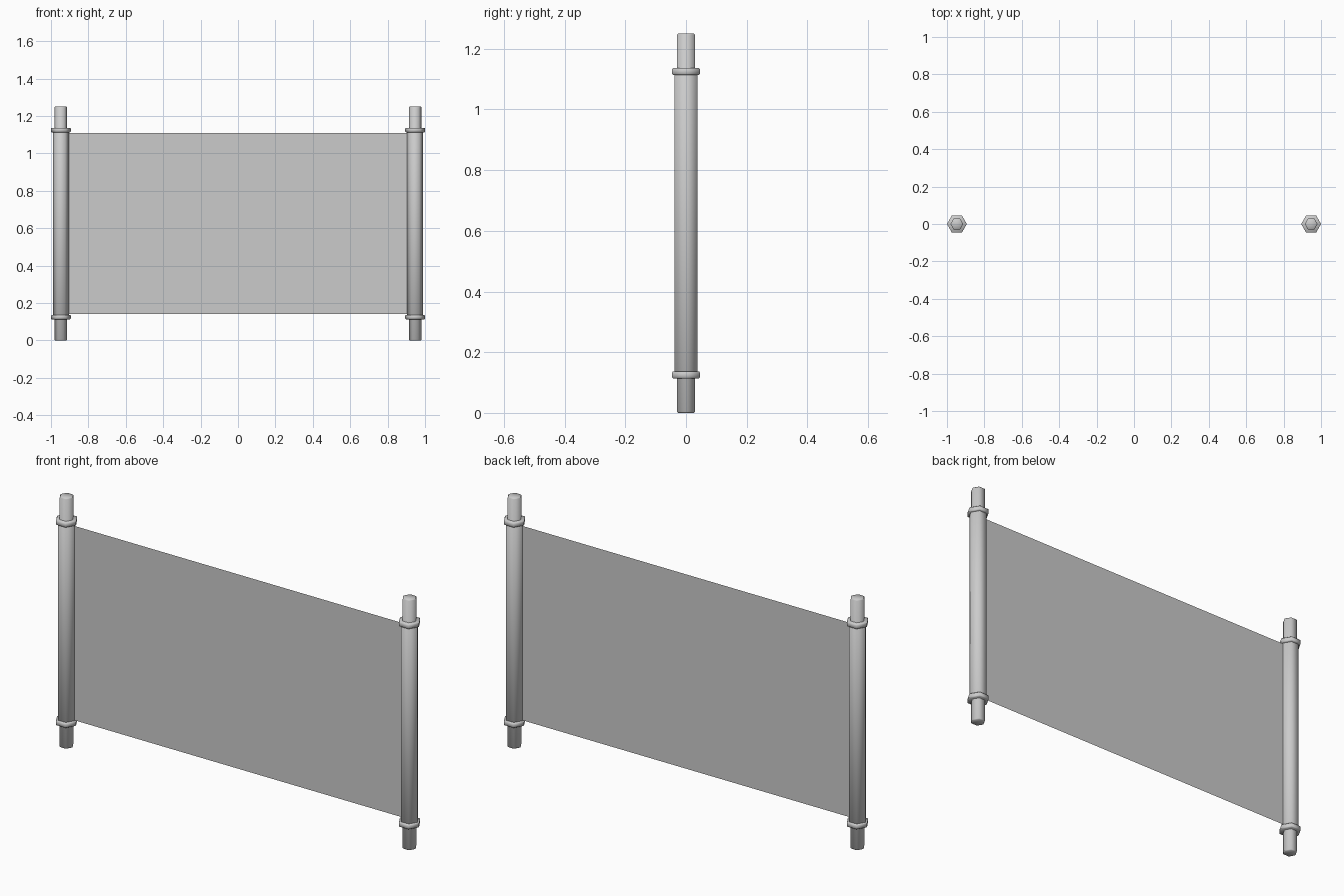
import bpy, bmesh, math

if "Cube" in bpy.data.objects:
    bpy.data.objects.remove(bpy.data.objects["Cube"], do_unlink=True)

SIDES = 6
ROLLER_X = 0.947
HEIGHT = 1.25

grey = bpy.data.materials.new("plain_grey")
grey.use_nodes = True
GREY = (0.6, 0.6, 0.6, 1)
grey.diffuse_color = GREY
grey.node_tree.nodes["Principled BSDF"].inputs["Base Color"].default_value = GREY


def add_object(name, bm):
    mesh = bpy.data.meshes.new(name)
    bm.to_mesh(mesh)
    bm.free()
    mesh.materials.append(grey)
    obj = bpy.data.objects.new(name, mesh)
    bpy.context.collection.objects.link(obj)
    return obj


def hex_post(name, x, profile, angle):
    """Turn a (radius, z) profile into a capped six-sided post."""
    bm = bmesh.new()
    rings = []
    for r, z in profile:
        turns = [2 * math.pi * i / SIDES for i in range(SIDES)]
        rings.append([bm.verts.new((x + r * math.cos(a), r * math.sin(a), z)) for a in turns])
    for low, high in zip(rings, rings[1:]):
        for i in range(SIDES):
            j = (i + 1) % SIDES
            bm.faces.new((low[i], low[j], high[j], high[i]))
    bm.faces.new(rings[0][::-1])
    bm.faces.new(rings[-1])
    obj = add_object(name, bm)
    bpy.ops.object.select_all(action="DESELECT")
    obj.select_set(True)
    bpy.context.view_layer.objects.active = obj
    bpy.ops.object.shade_smooth_by_angle(angle=math.radians(angle))


def rounded(radius, z0, z1, edge):
    """Profile of a post with softened ends."""
    return [(radius - edge, z0), (radius, z0 + edge), (radius, z1 - edge), (radius - edge, z1)]


for side, x in (("left", ROLLER_X), ("right", -ROLLER_X)):
    # Thin core whose ends form the handles
    hex_post(f"{side}_handle_rod", x, rounded(0.034, 0, HEIGHT, 0.004), 65)
    # Thicker roller that holds the sheet
    hex_post(f"{side}_roller", x, rounded(0.043, 0.12, HEIGHT - 0.12, 0.002), 65)
    # Collars at both ends of the roller
    for level, z in (("lower", 0.125), ("upper", HEIGHT - 0.125)):
        hex_post(f"{side}_{level}_collar", x, rounded(0.053, z - 0.012, z + 0.012, 0.004), 65)

# Flat sheet stretched between the rollers
bm = bmesh.new()
corners = [(-ROLLER_X, 0.14), (ROLLER_X, 0.14), (ROLLER_X, 1.11), (-ROLLER_X, 1.11)]
bm.faces.new([bm.verts.new((x, 0, z)) for x, z in corners])
add_object("sheet", bm)
